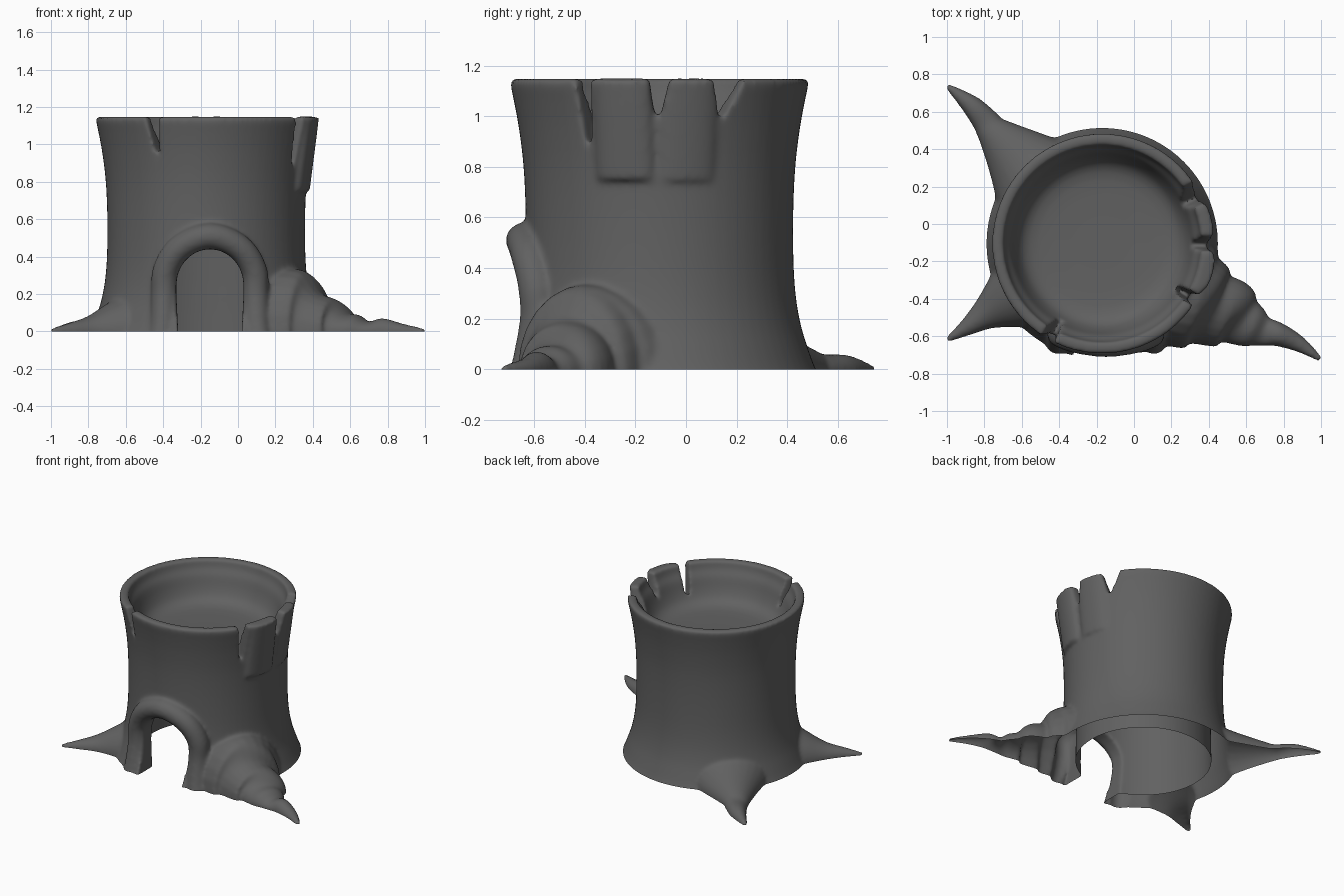
import bpy, bmesh, math
from mathutils import Vector

if "Cube" in bpy.data.objects:
    bpy.data.objects.remove(bpy.data.objects["Cube"])

CX, CY = -0.17, -0.105   # trunk axis


def make(name, rings):
    """Skin equal-sized vertex rings into a closed solid."""
    bm = bmesh.new()
    loops = [[bm.verts.new(p) for p in ring] for ring in rings]
    n = len(loops[0])
    for a, b in zip(loops, loops[1:]):
        for i in range(n):
            bm.faces.new((a[i], a[(i + 1) % n], b[(i + 1) % n], b[i]))
    bm.faces.new(loops[0])
    bm.faces.new(loops[-1])
    bmesh.ops.recalc_face_normals(bm, faces=bm.faces)
    me = bpy.data.meshes.new(name)
    bm.to_mesh(me)
    bm.free()
    ob = bpy.data.objects.new(name, me)
    bpy.context.collection.objects.link(ob)
    return ob


def spline(keys, steps=5):
    """Catmull-Rom through tuples of numbers."""
    k = [Vector(p) for p in keys]
    k = [k[0] * 2 - k[1]] + k + [k[-1] * 2 - k[-2]]
    out = []
    for i in range(1, len(k) - 2):
        a, b, c, d = k[i - 1:i + 3]
        for s in range(steps):
            t = s / steps
            out.append(0.5 * (2 * b + (c - a) * t + (2 * a - 5 * b + 4 * c - d) * t * t
                              + (3 * b - a - 3 * c + d) * t ** 3))
    return out + [k[-2]]


def lathe(name, profile, n=72):
    return make(name, [[(CX + r * math.cos(2 * math.pi * i / n),
                         CY + r * math.sin(2 * math.pi * i / n), z) for i in range(n)]
                       for r, z in spline(profile, 3)])


def tube(name, pts, sizes, ref, n=24):
    """Elliptical tube: sizes are (sideways, along ref) radii."""
    rings = []
    for i, p in enumerate(pts):
        t = (pts[min(i + 1, len(pts) - 1)] - pts[max(i - 1, 0)]).normalized()
        side = t.cross(ref).normalized()
        up = side.cross(t).normalized()
        w, h = sizes[i]
        rings.append([p + side * w * math.cos(2 * math.pi * j / n)
                      + up * h * math.sin(2 * math.pi * j / n) for j in range(n)])
    return make(name, rings)


def apply_mods(ob):
    dg = bpy.context.evaluated_depsgraph_get()
    me = bpy.data.meshes.new_from_object(ob.evaluated_get(dg))
    ob.modifiers.clear()
    ob.data = me


def boolean(ob, other, op):
    m = ob.modifiers.new("b", 'BOOLEAN')
    m.operation, m.object, m.solver = op, other, 'MANIFOLD'
    apply_mods(ob)
    bpy.data.objects.remove(other)


# Trunk: waisted, flared at the rim and the base
trunk = lathe("tree_stump", [(0.66, -0.08), (0.618, 0), (0.588, 0.08), (0.56, 0.17), (0.54, 0.28),
                             (0.53, 0.42), (0.529, 0.62), (0.537, 0.8), (0.555, 0.95),
                             (0.575, 1.06), (0.588, 1.125), (0.578, 1.147), (0.5, 1.147)])

# Roots: x, y, half width, height along each path
roots = {
    "front_right_root": [(0.16, -0.31, .36, .33), (0.31, -0.40, .285, .335), (0.38, -0.43, .245, .30),
                         (0.44, -0.46, .20, .205), (0.52, -0.48, .185, .17), (0.58, -0.52, .14, .10),
                         (0.64, -0.55, .115, .09), (0.70, -0.575, .08, .052), (0.77, -0.59, .065, .072),
                         (0.88, -0.64, .045, .042), (1.0, -0.725, .015, .016)],
    "back_left_root": [(-0.42, 0.13, .36, .29), (-0.60, 0.33, .205, .16), (-0.75, 0.49, .095, .08),
                       (-0.79, 0.545, .075, .06), (-0.87, 0.635, .055, .057), (-1.0, 0.74, .015, .016)],
    "front_left_root": [(-0.48, -0.30, .28, .27), (-0.66, -0.40, .175, .165), (-0.79, -0.48, .09, .085),
                        (-0.89, -0.55, .048, .05), (-1.0, -0.62, .015, .016)],
}
for name, keys in roots.items():
    s = spline(keys)
    ob = tube(name, [Vector((k[0], k[1], 0)) for k in s], [(k[2], k[3]) for k in s], Vector((0, 0, 1)))
    boolean(trunk, ob, 'UNION')

# Swollen bark frame round the doorway
half = [(.265, -.64, -.08), (.25, -.61, .05), (.245, -.585, .2), (.235, -.592, .33),
        (.155, -.62, .45)]
path = [(-0.15 - x, y, z) for x, y, z in half] + [(-0.15, -.64, .51)] \
    + [(-0.15 + x, y, z) for x, y, z in reversed(half)]
path = spline(path)
boolean(trunk, tube("door_frame", path, [(.07, .072)] * len(path), Vector((0, 1, 0))), 'UNION')

# Rim pieces between the splits lean slightly outward
for deg, rad in [(-15, .562), (12, .55)]:
    a = math.radians(deg)
    mid = [Vector((CX + (rad + o) * math.cos(a), CY + (rad + o) * math.sin(a), z))
           for z, o in ((.75, -.04), (.9, -.02), (1.05, 0), (1.147, .012))]
    boolean(trunk, tube("rim_piece", mid, [(.115, .04)] * 4, Vector((math.cos(a), math.sin(a), 0))), 'UNION')

# Open cup at the top and hollow room below
boolean(trunk, lathe("cup", [(0.15, 0.865), (0.34, 0.875), (0.42, 0.905), (0.46, 0.965),
                             (0.49, 1.05), (0.525, 1.12), (0.54, 1.3)]), 'DIFFERENCE')
boolean(trunk, lathe("room", [(0.45, -0.3), (0.45, 0.1), (0.435, 0.55), (0.40, 0.68),
                              (0.3, 0.73)]), 'DIFFERENCE')

# Arched doorway
door = [(-.165, -.3), (.165, -.3), (.17, 0), (.18, .2)] \
    + [(.18 * math.cos(a * math.pi / 12), .25 + .19 * math.sin(a * math.pi / 12)) for a in range(13)] \
    + [(-.18, .2), (-.17, 0)]
boolean(trunk, make("doorway", [[(-0.15 + x, y, z) for x, z in door] for y in (-1, -0.3)]), 'DIFFERENCE')

# Split notches in the rim: angle, left and right width, bottom height
for deg, wl, wr, zb in [(26, .045, .09, .99), (-1, .03, .05, .97), (-31, .035, .03, .83),
                        (-118, .055, .02, .92)]:
    a = math.radians(deg)
    d, s = Vector((math.cos(a), math.sin(a), 0)), Vector((math.sin(a), -math.cos(a), 0))
    prof = [(-wr, 1.3), (-wr, 1.15), (-.006, zb), (.006, zb), (wl, 1.15), (wl, 1.3)]
    rings = [[Vector((CX, CY, z)) + d * r + s * u for u, z in prof] for r in (.46, .8)]
    boolean(trunk, make("notch", rings), 'DIFFERENCE')

# Fuse everything into one soft organic skin
m = trunk.modifiers.new("remesh", 'REMESH')
m.mode, m.voxel_size = 'VOXEL', 0.012
m = trunk.modifiers.new("smooth", 'SMOOTH')
m.factor, m.iterations = 0.5, 10
apply_mods(trunk)

# Trim flat at the ground, leaving the underside open
bm = bmesh.new()
bm.from_mesh(trunk.data)
bmesh.ops.bisect_plane(bm, geom=bm.verts[:] + bm.edges[:] + bm.faces[:], plane_co=(0, 0, 0),
                       plane_no=(0, 0, 1), clear_inner=True)
bm.to_mesh(trunk.data)
bm.free()

# Dark bark colour
bark = bpy.data.materials.new("dark_bark")
bark.diffuse_color = (0.12, 0.12, 0.12, 1)
bark.use_nodes = True
bark.node_tree.nodes["Principled BSDF"].inputs["Base Color"].default_value = bark.diffuse_color
trunk.data.materials.clear()
trunk.data.materials.append(bark)

bpy.context.view_layer.objects.active = trunk
trunk.select_set(True)
bpy.ops.object.shade_smooth_by_angle(angle=math.radians(50))
